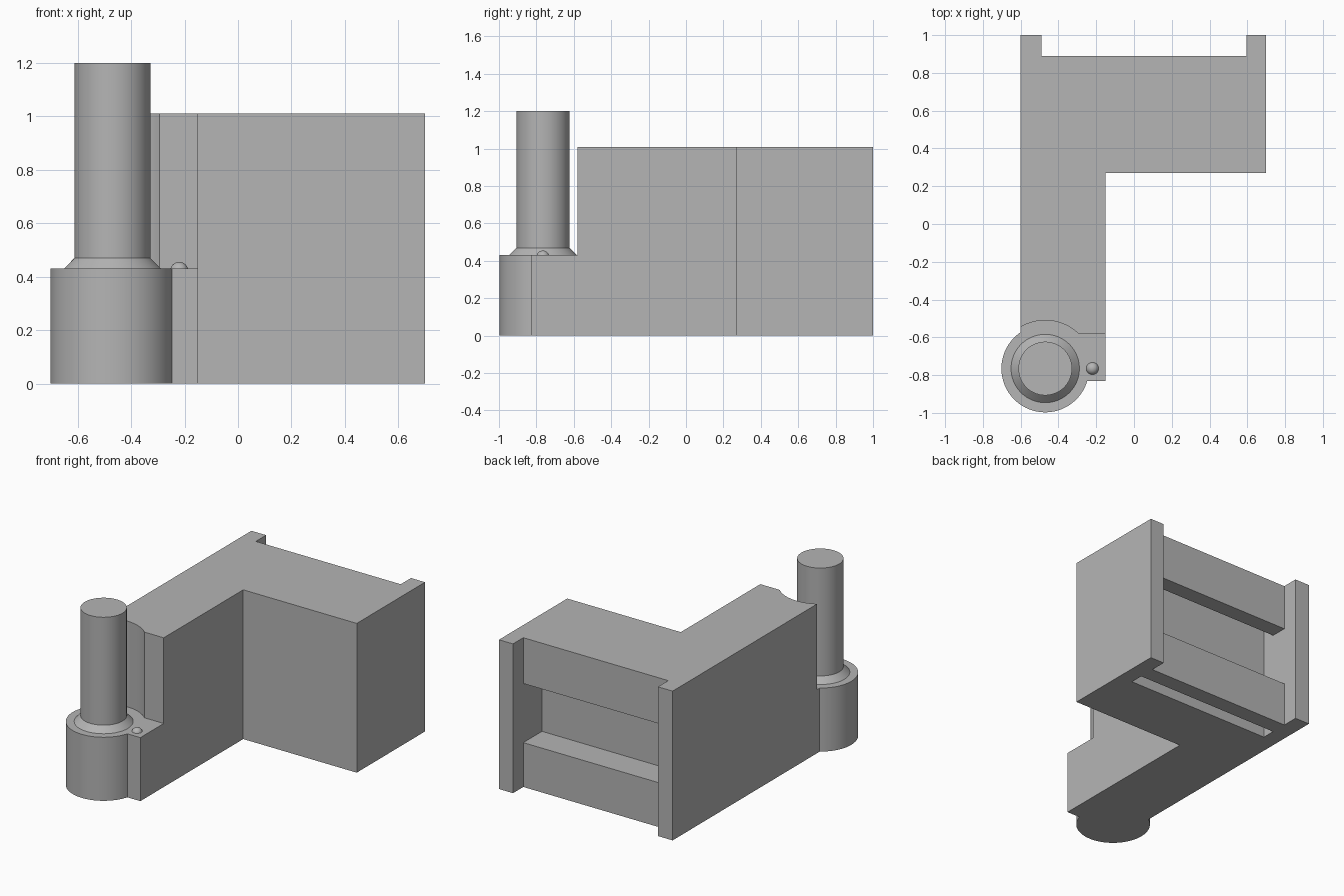
import bpy, bmesh, math
from mathutils import Vector

cube = bpy.data.objects.get("Cube")
if cube:
    bpy.data.objects.remove(cube, do_unlink=True)

grey = bpy.data.materials.new("plain grey")
grey.use_nodes = True
colour = (0.46, 0.46, 0.46, 1)
grey.diffuse_color = colour
grey.node_tree.nodes["Principled BSDF"].inputs["Base Color"].default_value = colour

POST_X, POST_Y = -0.47, -0.765
HEIGHT, FOOT = 1.01, 0.43


def finish(name, bm):
    bmesh.ops.recalc_face_normals(bm, faces=bm.faces[:])
    mesh = bpy.data.meshes.new(name)
    bm.to_mesh(mesh)
    bm.free()
    mesh.materials.append(grey)
    ob = bpy.data.objects.new(name, mesh)
    bpy.context.collection.objects.link(ob)
    return ob


def prism(name, outline, low, high, along_x=False):
    """Extrude an outline along z, or along x when it is given as (y, z)."""
    bm = bmesh.new()
    place = (lambda a, b: (low, a, b)) if along_x else (lambda a, b: (a, b, low))
    face = bm.faces.new([bm.verts.new(place(a, b)) for a, b in outline])
    step = Vector((high - low, 0, 0) if along_x else (0, 0, high - low))
    new = bmesh.ops.extrude_face_region(bm, geom=[face])["geom"]
    bmesh.ops.translate(bm, vec=step,
                        verts=[v for v in new if isinstance(v, bmesh.types.BMVert)])
    return finish(name, bm)


def rect(a0, b0, a1, b1):
    return [(a0, b0), (a1, b0), (a1, b1), (a0, b1)]


def round_part(name, r_low, r_high, low, high):
    bm = bmesh.new()
    bmesh.ops.create_cone(bm, cap_ends=True, segments=96, radius1=r_low,
                          radius2=r_high, depth=high - low)
    bmesh.ops.translate(bm, verts=bm.verts[:], vec=(POST_X, POST_Y, (low + high) / 2))
    return finish(name, bm)


def combine(target, other, operation):
    mod = target.modifiers.new("combine", "BOOLEAN")
    mod.operation, mod.object, mod.solver = operation, other, "EXACT"
    bpy.context.view_layer.objects.active = target
    bpy.ops.object.modifier_apply(modifier=mod.name)
    bpy.data.objects.remove(other, do_unlink=True)


# L-shaped body with a low foot at the front
body = prism("body", [(-0.6, -0.83), (-0.15, -0.83), (-0.15, 0.27),
                      (0.7, 0.27), (0.7, 1), (-0.6, 1)], 0, HEIGHT)
combine(body, prism("foot_cutter", rect(-0.8, -1.1, 0, -0.58), FOOT, 1.3), "DIFFERENCE")
combine(body, round_part("clearance_cutter", 0.255, 0.255, FOOT, 1.3), "DIFFERENCE")

# Rear channel between the flanges, with a window and a pocket behind the upper rail
channel = [(1.1, -0.1), (1.1, 1.1), (0.89, 1.1), (0.89, 0.7), (0.78, 0.7),
           (0.78, 0.9), (0.69, 0.9), (0.69, 0.3), (0.89, 0.3), (0.89, -0.1)]
combine(body, prism("channel_cutter", channel, -0.49, 0.595, along_x=True), "DIFFERENCE")

# Groove under the lower rail
combine(body, prism("groove_cutter", rect(-0.49, 0.69, 0.595, 0.78), -0.1, 0.2), "DIFFERENCE")

# Round base of the post
combine(body, round_part("post_base", 0.232, 0.232, 0, FOOT), "UNION")

# Post with a sloped collar
collar = round_part("post_collar", 0.181, 0.142, FOOT, 0.47)
post = round_part("post", 0.142, 0.142, FOOT, 1.2)

# Small locating bump beside the post
bm = bmesh.new()
bmesh.ops.create_uvsphere(bm, u_segments=32, v_segments=16, radius=0.034)
bmesh.ops.translate(bm, verts=bm.verts[:], vec=(-0.22, POST_Y, FOOT - 0.009))
bump = finish("locating_bump", bm)

for ob in (body, collar, post, bump):
    bpy.ops.object.select_all(action="DESELECT")
    ob.select_set(True)
    bpy.context.view_layer.objects.active = ob
    bpy.ops.object.shade_smooth_by_angle(angle=math.radians(30))
